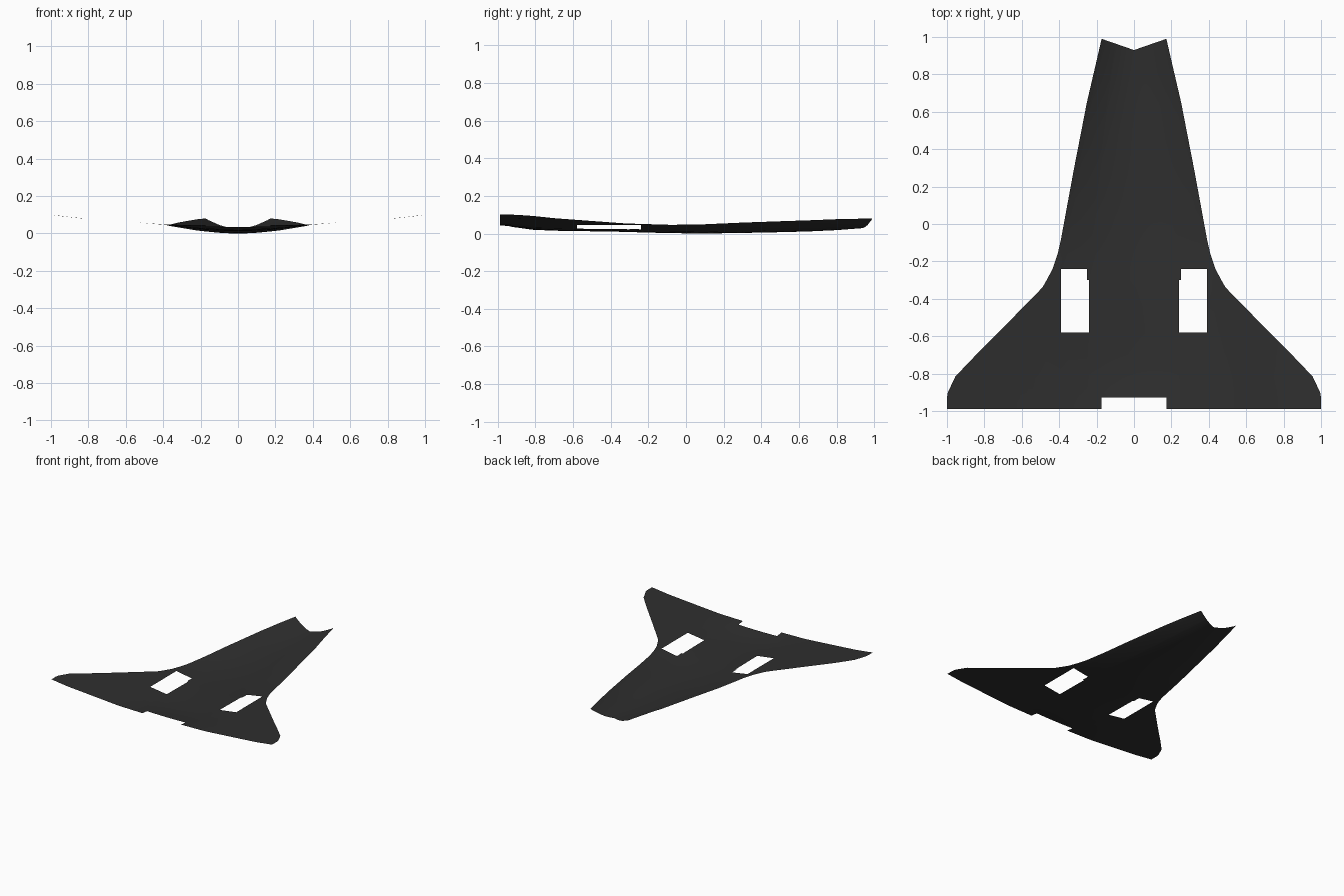
import bpy, bmesh

if "Cube" in bpy.data.objects:
    bpy.data.objects.remove(bpy.data.objects["Cube"])

# Half outline of the belly sheet: y, half width, keel height, edge height
STATIONS = [
    (-0.988, 1.00, 0.043, 0.048), (-0.928, 1.00, 0.035, 0.048),
    (-0.90, 0.995, 0.032, 0.048), (-0.815, 0.955, 0.020, 0.048),
    (-0.70, 0.845, 0.015, 0.048), (-0.58, 0.725, 0.013, 0.048),
    (-0.44, 0.588, 0.011, 0.048), (-0.34, 0.49, 0.009, 0.048),
    (-0.30, 0.467, 0.008, 0.048), (-0.24, 0.435, 0.006, 0.048),
    (-0.16, 0.408, 0.004, 0.048), (-0.08, 0.390, 0.002, 0.046),
    (0.10, 0.357, 0.0, 0.049), (0.30, 0.320, 0.003, 0.058),
    (0.50, 0.281, 0.007, 0.065), (0.65, 0.252, 0.011, 0.070),
    (0.80, 0.217, 0.018, 0.076), (0.93, 0.173, 0.028, 0.080),
]
COLUMNS = [0, 0.06, 0.12, 0.175, 0.24, 0.25, 0.39]
OUTER = [0.25, 0.5, 0.75, 1.0]
BASE = 0.435   # half width where the body meets the wings


def row_xs(y, half):
    if y > -0.24:
        ref = COLUMNS + [0.39 + (BASE - 0.39) * f for f in OUTER]
        return [x * half / BASE for x in ref]
    return COLUMNS + [0.39 + (half - 0.39) * f for f in OUTER]


def height(x, half, keel, edge):
    r = min(half, 0.4)
    if x <= r:
        return keel + (edge - keel) * (x / r) ** 2
    return edge + 0.075 * (x - r) + max(0, x - 0.9) * 0.07


def is_open(x, y):
    notch = y < -0.928 and x < 0.175           # tail cutout
    well = -0.58 < y < -0.24 and 0.25 < x < 0.39   # wheel well
    step = -0.58 < y < -0.30 and 0.24 < x < 0.25   # stepped well corner
    return notch or well or step


bm = bmesh.new()
rows = []
for y, half, keel, edge in STATIONS:
    row = []
    for x in row_xs(y, half):
        yy = y + (0.06 * x / half if y > 0.92 else 0)   # swept nose edge
        row.append(bm.verts.new((x, yy, height(x, half, keel, edge))))
    rows.append(row)
for a, b in zip(rows, rows[1:]):
    for i in range(len(a) - 1):
        quad = (a[i], a[i + 1], b[i + 1], b[i])
        cx = (a[i].co.x + a[i + 1].co.x) / 2
        cy = (a[i].co.y + b[i].co.y) / 2
        if not is_open(cx, cy):
            bm.faces.new(quad).smooth = True
bmesh.ops.delete(bm, geom=[v for v in bm.verts if not v.link_faces], context='VERTS')

# Belly panel, mirrored over the centre line
mesh = bpy.data.meshes.new("belly_panel")
bm.to_mesh(mesh)
bm.free()
belly = bpy.data.objects.new("belly_panel", mesh)
bpy.context.collection.objects.link(belly)
mirror = belly.modifiers.new("mirror", 'MIRROR')
mirror.merge_threshold = 0.0005

mat = bpy.data.materials.new("charcoal")
mat.diffuse_color = (0.028, 0.028, 0.028, 1)
mat.use_nodes = True
mat.node_tree.nodes["Principled BSDF"].inputs["Base Color"].default_value = mat.diffuse_color
mesh.materials.append(mat)
